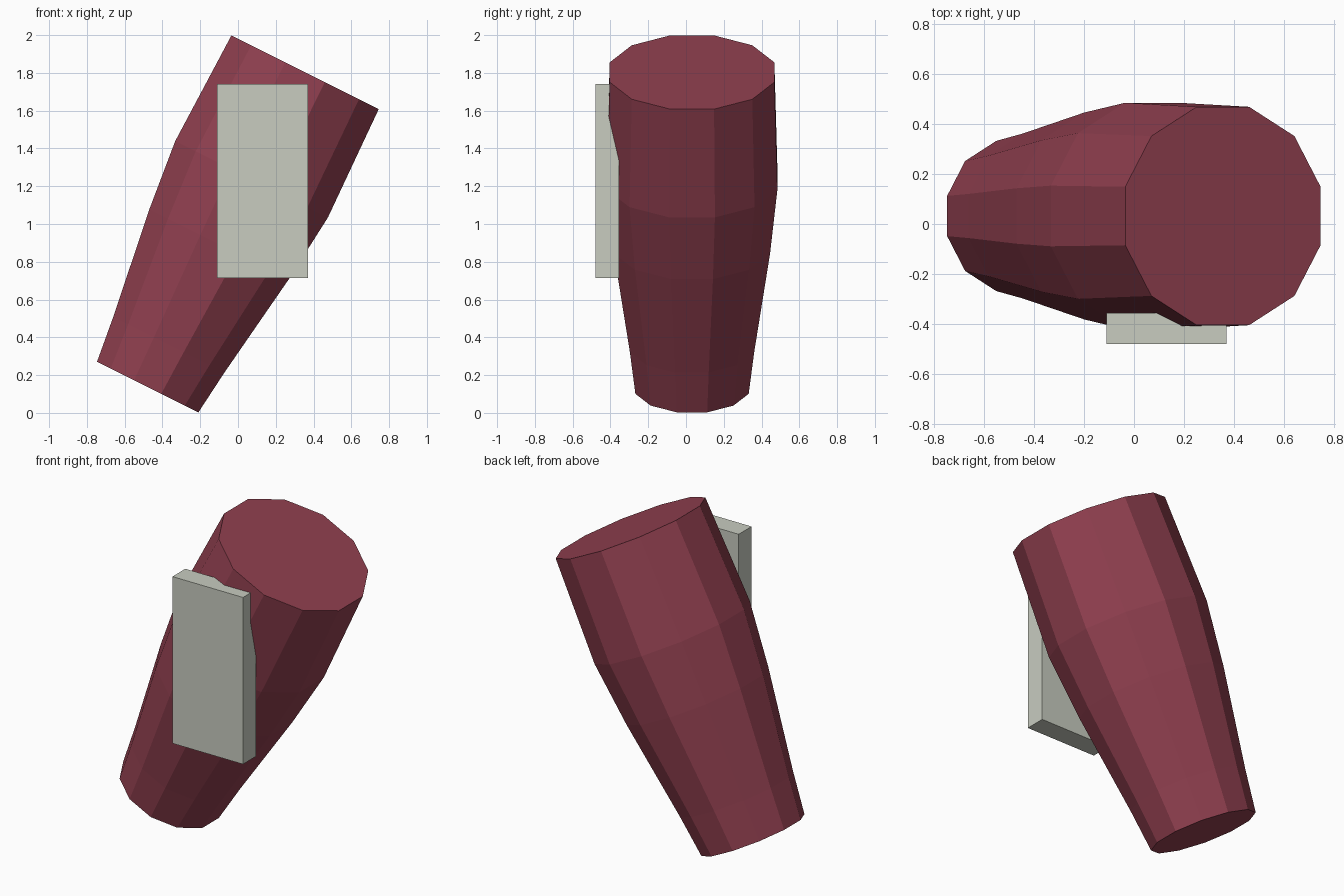
import bpy, bmesh, math
from mathutils import Matrix, Vector

if "Cube" in bpy.data.objects:
    bpy.data.objects.remove(bpy.data.objects["Cube"])

SIDES = 12
TILT = math.atan(0.5)            # lean towards +x
BASE = Vector((-0.478, 0.032, 0.137))


def material(name, rgb):
    m = bpy.data.materials.new(name)
    m.diffuse_color = (*rgb, 1)
    m.use_nodes = True
    m.node_tree.nodes["Principled BSDF"].inputs["Base Color"].default_value = m.diffuse_color
    return m


def add_object(name, bm, mat):
    bmesh.ops.recalc_face_normals(bm, faces=bm.faces)
    mesh = bpy.data.meshes.new(name)
    bm.to_mesh(mesh)
    bm.free()
    mesh.materials.append(mat)
    obj = bpy.data.objects.new(name, mesh)
    bpy.context.collection.objects.link(obj)
    return obj


maroon = material("maroon", (0.283, 0.051, 0.08))
pale_grey = material("pale grey", (0.578, 0.604, 0.527))

# Tapered sleeve: (distance along axis, flat-to-centre radius)
profile = [(0, 0.30), (0.25, 0.329), (0.845, 0.413), (1.23, 0.452), (1.863, 0.436)]
bm = bmesh.new()
rings = []
for h, apothem in profile:
    r = apothem / math.cos(math.pi / SIDES)
    angles = [(i + 0.5) * 2 * math.pi / SIDES for i in range(SIDES)]
    rings.append([bm.verts.new((r * math.cos(a), r * math.sin(a), h)) for a in angles])
for low, high in zip(rings, rings[1:]):
    for i in range(SIDES):
        j = (i + 1) % SIDES
        bm.faces.new((low[i], low[j], high[j], high[i]))
bm.faces.new(rings[0][::-1])
bm.faces.new(rings[-1])
bm.transform(Matrix.Translation(BASE) @ Matrix.Rotation(TILT, 4, 'Y'))
add_object("sleeve", bm, maroon)

# Upright plate on the front
bm = bmesh.new()
bmesh.ops.create_cube(bm, size=1)
bm.transform(Matrix.Translation((0.13, -0.4175, 1.228)) @ Matrix.Diagonal((0.48, 0.125, 1.026, 1)))
add_object("front_plate", bm, pale_grey)
